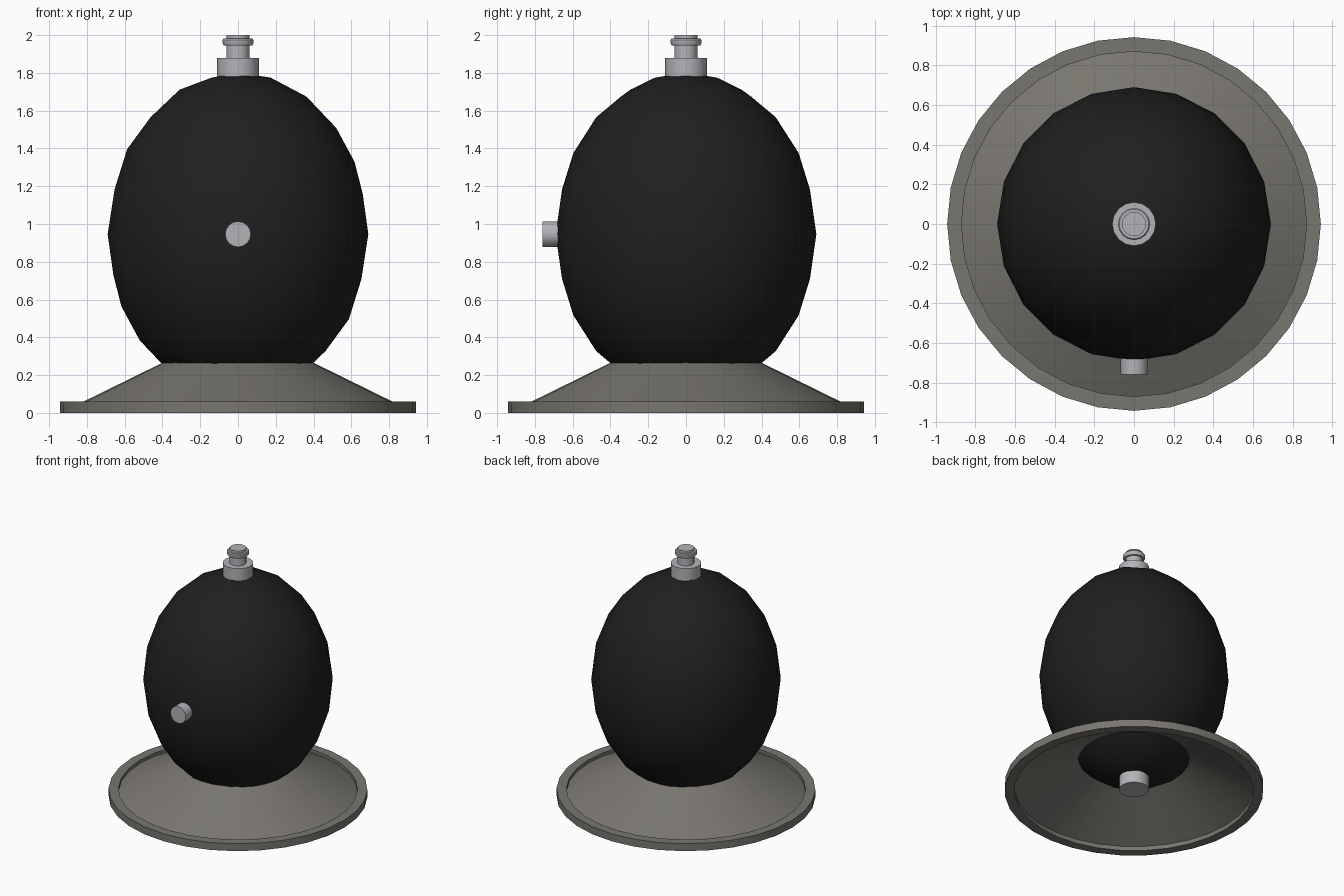
import bpy, bmesh, math
from mathutils import Matrix

old = bpy.data.objects.get("Cube")
if old:
    bpy.data.objects.remove(old, do_unlink=True)


def material(name, rgb):
    m = bpy.data.materials.new(name)
    m.use_nodes = True
    m.diffuse_color = (*rgb, 1)
    bsdf = next(n for n in m.node_tree.nodes if n.type == "BSDF_PRINCIPLED")
    bsdf.inputs["Base Color"].default_value = (*rgb, 1)
    return m


black = material("black rubber", (0.014, 0.014, 0.014))
steel = material("light steel", (0.45, 0.455, 0.48))
grey = material("warm grey", (0.19, 0.18, 0.16))


def finish(bm, name, mat, angle=35):
    mesh = bpy.data.meshes.new(name)
    bm.to_mesh(mesh)
    bm.free()
    mesh.materials.append(mat)
    ob = bpy.data.objects.new(name, mesh)
    bpy.context.collection.objects.link(ob)
    bpy.ops.object.select_all(action="DESELECT")
    ob.select_set(True)
    bpy.context.view_layer.objects.active = ob
    bpy.ops.object.shade_smooth_by_angle(angle=math.radians(angle))
    return ob


def lathe(name, profile, sides, mat, closed=False, caps=False):
    """Revolve (radius, height) points, listed bottom to top on the outside, about z."""
    bm = bmesh.new()
    rings = []
    for r, z in profile:
        rings.append([bm.verts.new((r * math.cos(a), r * math.sin(a), z))
                      for a in (math.tau * i / sides for i in range(sides))])
    pairs = list(zip(rings, rings[1:]))
    if closed:
        pairs.append((rings[-1], rings[0]))
    for low, high in pairs:
        for i in range(sides):
            j = (i + 1) % sides
            bm.faces.new((low[i], low[j], high[j], high[i]))
    if caps:
        bm.faces.new(rings[0][::-1])
        bm.faces.new(rings[-1])
    return finish(bm, name, mat)


# Egg-shaped body
centre = 0.946
bm = bmesh.new()
bmesh.ops.create_icosphere(bm, subdivisions=3, radius=1)
bm.transform(Matrix.Translation((0, 0, centre)) @ Matrix.Diagonal((0.69, 0.69, 0.856, 1)))
finish(bm, "body", black, 60)

# Flared skirt, open underneath, and the rim around it
lathe("skirt", [(0.94, 0), (0.37, 0.28)], 32, grey)
lathe("rim", [(0.87, 0), (0.942, 0), (0.942, 0.06), (0.87, 0.06)], 32, grey, closed=True)

# Core rod, showing as a collar above and a plug below
lathe("core_rod", [(0.11, 0.012), (0.11, 1.88)], 16, steel, caps=True)

# Nozzle with its grooved lip
lathe("nozzle", [(0.061, 1.8), (0.061, 2.0)], 16, steel, caps=True)
lathe("nozzle_lip", [(0.055, 1.945), (0.075, 1.945), (0.081, 1.955),
                     (0.081, 1.975), (0.075, 1.982), (0.055, 1.982)],
      16, steel, closed=True)

# Front button
button = lathe("front_button", [(0.068, 0.6), (0.068, 0.76)], 16, steel, caps=True)
button.rotation_euler.x = math.pi / 2
button.location.z = centre
